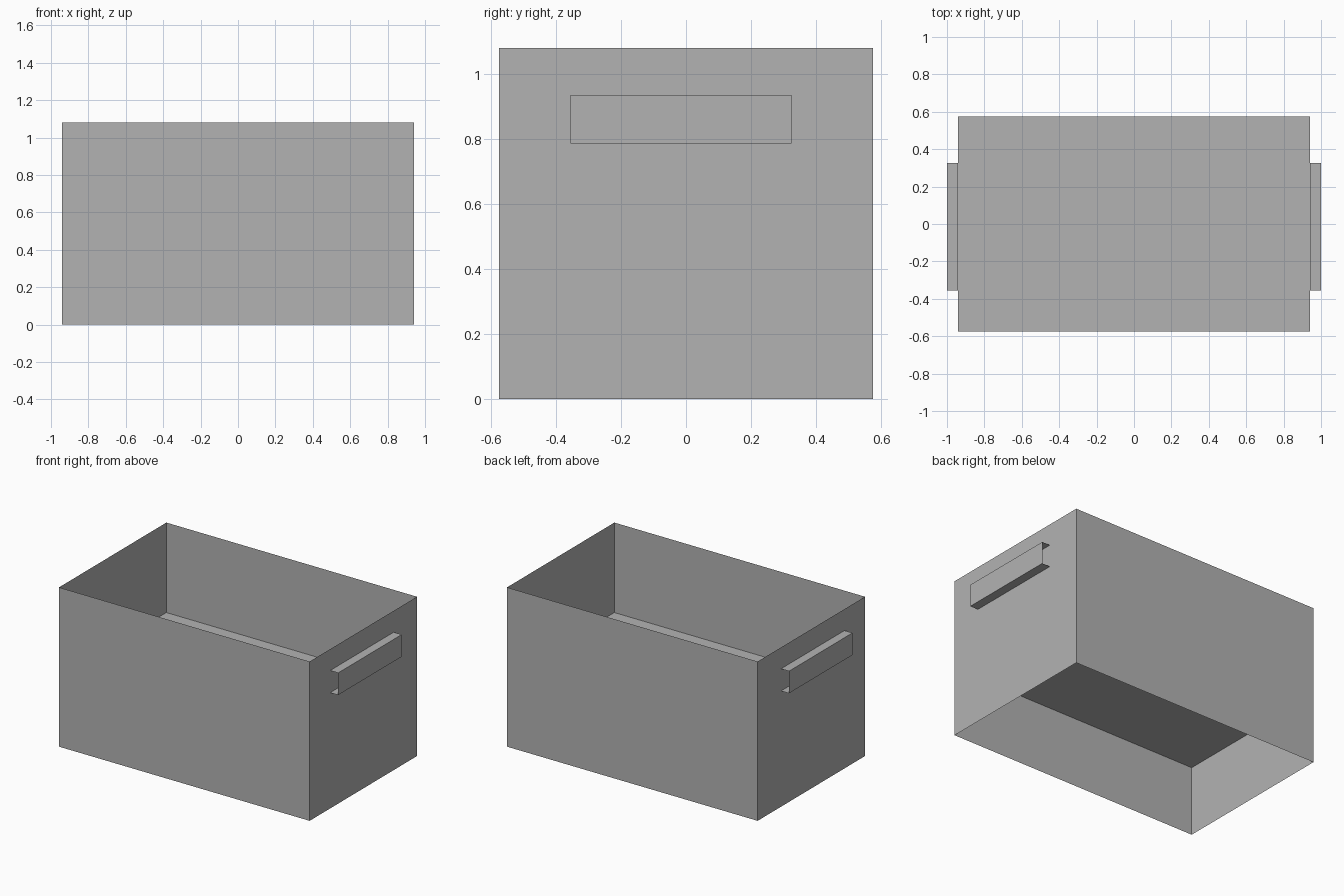
import bpy
import bmesh

cube = bpy.data.objects.get("Cube")
if cube:
    bpy.data.objects.remove(cube, do_unlink=True)

GREY = (0.45, 0.45, 0.45, 1.0)
grey = bpy.data.materials.new("plain grey")
grey.use_nodes = True
grey.diffuse_color = GREY
grey.node_tree.nodes["Principled BSDF"].inputs["Base Color"].default_value = GREY

HALF_X, HALF_Y, HEIGHT = 0.94, 0.575, 1.08
FLOOR_Z = 0.47


def sheet_object(name, quads):
    """Make a thin-sheet object from corner lists, welding shared corners."""
    bm = bmesh.new()
    for quad in quads:
        bm.faces.new([bm.verts.new(corner) for corner in quad])
    bmesh.ops.remove_doubles(bm, verts=bm.verts, dist=0.0001)
    mesh = bpy.data.meshes.new(name)
    bm.to_mesh(mesh)
    bm.free()
    mesh.materials.append(grey)
    obj = bpy.data.objects.new(name, mesh)
    bpy.context.collection.objects.link(obj)
    return obj


def extrude_strip(profile, offset):
    """Sweep an open profile: each segment becomes one flat quad."""
    for a, b in zip(profile, profile[1:]):
        far_a = [p + o for p, o in zip(a, offset)]
        far_b = [p + o for p, o in zip(b, offset)]
        yield [a, b, far_b, far_a]


# Four thin walls, open at the top and bottom
corners = [(-HALF_X, -HALF_Y, 0), (HALF_X, -HALF_Y, 0),
           (HALF_X, HALF_Y, 0), (-HALF_X, HALF_Y, 0)]
sheet_object("box_walls", extrude_strip(corners + corners[:1], (0, 0, HEIGHT)))

# Raised floor inside the walls
sheet_object("box_floor", [[(x, y, FLOOR_Z) for x, y, _ in corners]])

# Channel handles on both ends, open at their front and back
Y0, Y1, Z0, Z1, OUTER_X = -0.355, 0.325, 0.785, 0.935, 1.0
for name, side in (("left_handle", 1), ("right_handle", -1)):
    profile = [(side * HALF_X, Y0, Z0), (side * OUTER_X, Y0, Z0),
               (side * OUTER_X, Y0, Z1), (side * HALF_X, Y0, Z1)]
    if side > 0:
        profile.reverse()
    sheet_object(name, extrude_strip(profile, (0, Y1 - Y0, 0)))
